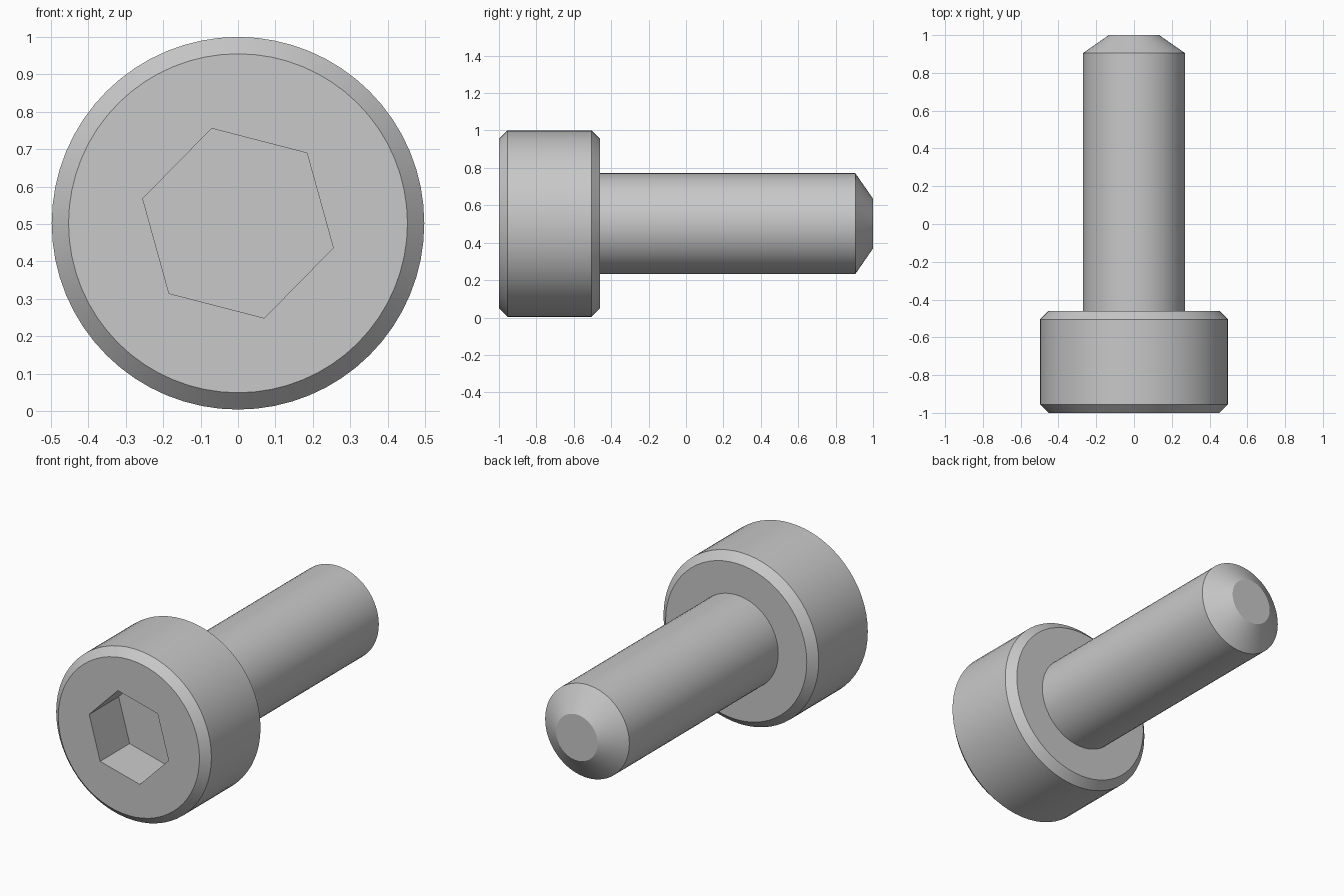
import bpy
import bmesh
import math

cube = bpy.data.objects.get("Cube")
if cube:
    bpy.data.objects.remove(cube, do_unlink=True)

CENTRE_Z = 0.502
SEGMENTS = 64

steel = bpy.data.materials.new("grey steel")
steel.use_nodes = True
GREY = (0.58, 0.58, 0.58, 1)
steel.diffuse_color = GREY
steel.node_tree.nodes["Principled BSDF"].inputs["Base Color"].default_value = GREY


def turned_part(name, profile, sides=SEGMENTS, turn=0.0):
    """Closed solid turned about the y axis from (radius, y) points."""
    bm = bmesh.new()
    rings = []
    for radius, y in profile:
        angles = [turn + math.tau * i / sides for i in range(sides)]
        rings.append([bm.verts.new((radius * math.cos(a), y, radius * math.sin(a)))
                      for a in angles])
    for near, far in zip(rings, rings[1:]):
        for i in range(sides):
            j = (i + 1) % sides
            bm.faces.new((near[i], near[j], far[j], far[i]))
    bm.faces.new(rings[0])
    bm.faces.new(rings[-1])
    bmesh.ops.recalc_face_normals(bm, faces=bm.faces)
    mesh = bpy.data.meshes.new(name)
    bm.to_mesh(mesh)
    bm.free()
    mesh.materials.append(steel)
    part = bpy.data.objects.new(name, mesh)
    part.location.z = CENTRE_Z
    bpy.context.collection.objects.link(part)
    return part


def activate(part):
    bpy.ops.object.select_all(action='DESELECT')
    part.select_set(True)
    bpy.context.view_layer.objects.active = part


# Cylindrical head, chamfered on both rims
head = turned_part("bolt_head", [(0.453, -1), (0.498, -0.955),
                                 (0.498, -0.505), (0.453, -0.46)])

# Plain shank with a tapered tip, seated inside the head
shank = turned_part("shank", [(0.27, -0.5), (0.27, 0.905), (0.133, 1)])

# Hexagonal key socket cut into the front of the head
cutter = turned_part("socket_cutter", [(0.263, -1.2), (0.263, -0.73)],
                     sides=6, turn=math.radians(-14.5))
cutter.hide_render = True
activate(head)
socket = head.modifiers.new("key socket", 'BOOLEAN')
socket.operation = 'DIFFERENCE'
socket.solver = 'EXACT'
socket.object = cutter
bpy.ops.object.modifier_apply(modifier=socket.name)
bpy.data.objects.remove(cutter, do_unlink=True)

# Smooth round walls, crisp chamfers
for part in (head, shank):
    activate(part)
    bpy.ops.object.shade_smooth_by_angle(angle=math.radians(25))
